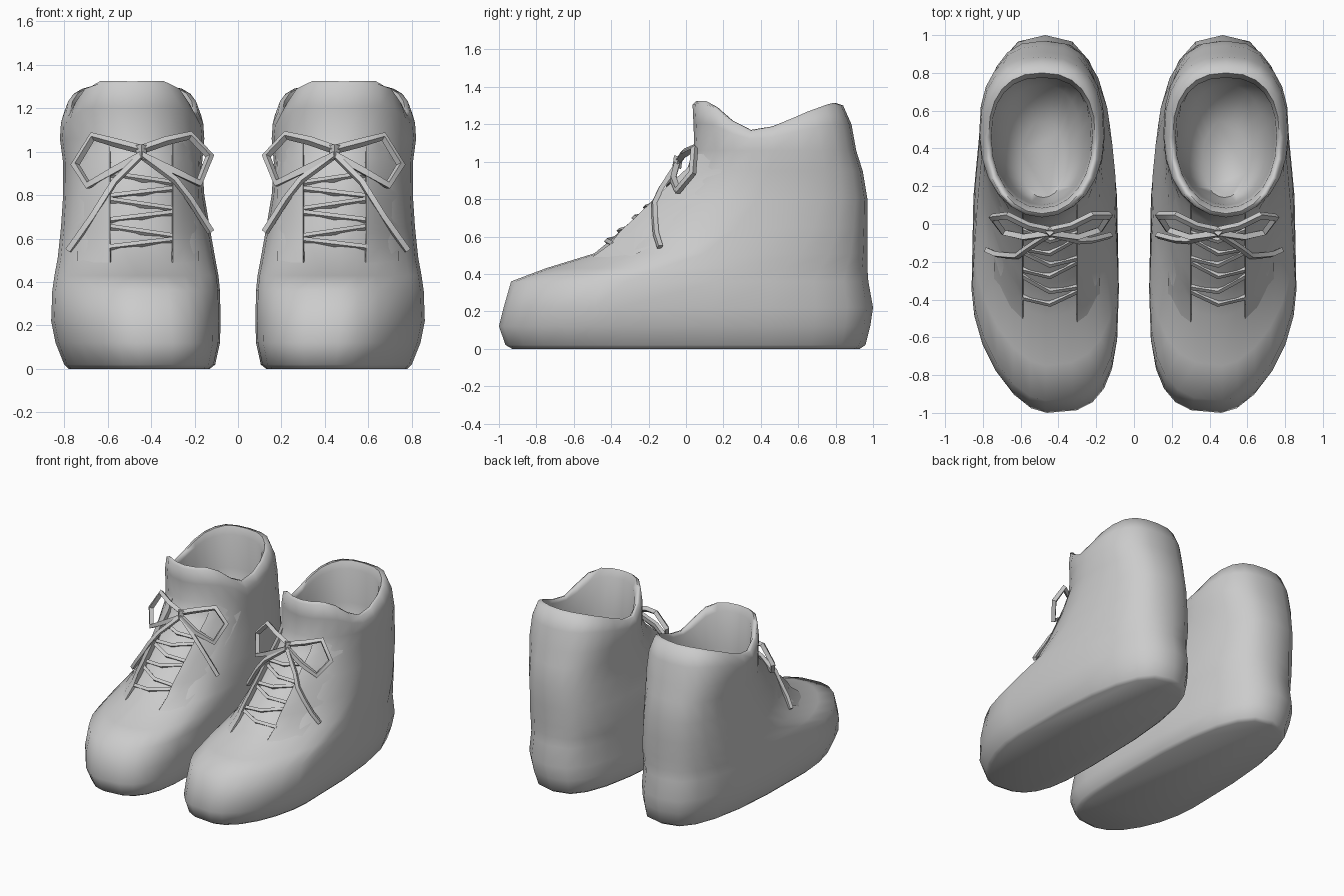
import bpy, bmesh, math

N = 24  # points around each ring
# z, front y, back y, left x, right x, y of widest point,
# roundness of front inner corner, front outer corner, back
LEVELS = [
    (0.00, -0.93, 0.93, 0.13, 0.78, -0.30, 0.64, 1.12, 0.74),
    (0.02, -0.965, 0.96, 0.105, 0.80, -0.32, 0.64, 1.12, 0.74),
    (0.12, -1.00, 0.985, 0.083, 0.84, -0.35, 0.64, 1.12, 0.74),
    (0.22, -0.975, 1.00, 0.08, 0.86, -0.35, 0.66, 1.12, 0.74),
    (0.36, -0.935, 0.975, 0.083, 0.855, -0.32, 0.70, 1.14, 0.74),
    (0.43, -0.75, 0.97, 0.09, 0.845, -0.14, 0.76, 1.16, 0.74),
    (0.51, -0.49, 0.97, 0.105, 0.83, 0.10, 0.82, 1.16, 0.75),
    (0.65, -0.32, 0.97, 0.13, 0.815, 0.27, 0.84, 1.15, 0.76),
    (0.80, -0.155, 0.97, 0.155, 0.805, 0.38, 0.86, 1.12, 0.77),
    (0.95, 0.00, 0.945, 0.165, 0.805, 0.44, 0.90, 1.06, 0.78),
    (1.06, 0.045, 0.91, 0.155, 0.82, 0.47, 0.95, 1.00, 0.78),
]
# collar and tongue height along y
RIM = [(0.0, 1.31), (0.06, 1.325), (0.12, 1.325), (0.20, 1.27), (0.30, 1.17),
       (0.40, 1.17), (0.53, 1.21), (0.60, 1.25), (0.78, 1.315), (1.0, 1.31)]


def lerp_table(table, v):
    for a, b in zip(table, table[1:]):
        if v <= b[0]:
            f = max(0, (v - a[0]) / (b[0] - a[0]))
            return [p + (q - p) * f for p, q in zip(a, b)]
    return list(table[-1])


def spow(v, p):
    return math.copysign(abs(v) ** p, v) if abs(v) > 1e-9 else 0.0


def ring_xy(yf, yb, xl, xr, cy, p_in, p_out, pb):
    cx, hw = (xl + xr) / 2, (xr - xl) / 2
    pts = []
    for i in range(N):
        t = 2 * math.pi * i / N
        c, s = math.cos(t), math.sin(t)
        p, d = (pb, yb - cy) if s > 0 else (p_out if c > 0 else p_in, cy - yf)
        pts.append((cx + hw * spow(c, p), cy + d * spow(s, p)))
    return pts


def front_y(x, z):
    """y of the shoe's front surface at a given x and height"""
    _, yf, yb, xl, xr, cy, p_in, p_out, pb = lerp_table(LEVELS, z)
    dx = x - (xl + xr) / 2
    p = p_out if dx > 0 else p_in
    c = min(1, abs(dx) / ((xr - xl) / 2)) ** (1 / p)
    return cy - (cy - yf) * math.sqrt(max(0, 1 - c * c)) ** p


def finish(obj, angle):
    """smooth shading, then mirror to the other foot"""
    bpy.ops.object.select_all(action='DESELECT')
    obj.select_set(True)
    bpy.context.view_layer.objects.active = obj
    if obj.type == 'CURVE':
        bpy.ops.object.convert(target='MESH')
    bpy.ops.object.shade_smooth_by_angle(angle=math.radians(angle))
    m = obj.modifiers.new("other_foot", 'MIRROR')
    m.use_mirror_merge = False


def loft(name, rows, closed=True, caps=True):
    bm = bmesh.new()
    vr = [[bm.verts.new(p) for p in row] for row in rows]
    n = len(rows[0])
    for a, b in zip(vr, vr[1:]):
        for i in range(n if closed else n - 1):
            j = (i + 1) % n
            bm.faces.new((a[i], a[j], b[j], b[i]))
    if caps:
        bm.faces.new(vr[0][::-1])
        bm.faces.new(vr[-1])
    bmesh.ops.recalc_face_normals(bm, faces=bm.faces)
    me = bpy.data.meshes.new(name)
    bm.to_mesh(me)
    bm.free()
    obj = bpy.data.objects.new(name, me)
    bpy.context.collection.objects.link(obj)
    finish(obj, 75)


def tubes(name, paths, radius):
    cu = bpy.data.curves.new(name, 'CURVE')
    cu.dimensions = '3D'
    cu.bevel_depth = radius
    cu.bevel_resolution = 0
    cu.use_fill_caps = True
    for pts in paths:
        sp = cu.splines.new('POLY')
        sp.points.add(len(pts) - 1)
        for p, co in zip(sp.points, pts):
            p.co = (*co, 1)
    obj = bpy.data.objects.new(name, cu)
    bpy.context.collection.objects.link(obj)
    finish(obj, 50)


# Shoe body: outer wall, tongue and collar rim, then the funnel-shaped inside
rows = [[(x, y, L[0]) for x, y in ring_xy(*L[1:])] for L in LEVELS]
rim_rings = [
    (0.55, (0.04, 0.885, 0.16, 0.815, 0.46, 0.95, 0.97, 0.80)),
    (0.95, (0.035, 0.84, 0.185, 0.79, 0.46, 0.95, 0.95, 0.82)),
    (1.00, (0.055, 0.80, 0.205, 0.77, 0.46, 0.95, 0.95, 0.84)),
    (0.80, (0.085, 0.775, 0.22, 0.755, 0.46, 0.95, 0.95, 0.84)),
]
for k, shape in rim_rings:
    rows.append([(x, y, 1.06 + k * (lerp_table(RIM, y)[1] - 1.06))
                 for x, y in ring_xy(*shape)])
for z, shape in [(1.00, (0.10, 0.79, 0.23, 0.745, 0.44, 1, 1, 0.85)),
                 (0.80, (0.11, 0.74, 0.27, 0.70, 0.40, 1, 1, 0.9)),
                 (0.62, (0.14, 0.55, 0.36, 0.60, 0.32, 1, 1, 1))]:
    rows.append([(x, y, z) for x, y in ring_xy(*shape)])
loft("shoe_body", rows)

# Eyestay flaps either side of the lacing gap
for name, cols in (("inner_eyestay", (0.305, 0.30, 0.25, 0.18)),
                   ("outer_eyestay", (0.585, 0.59, 0.65, 0.74))):
    flap = []
    for i in range(9):
        z = 0.49 + 0.55 * i / 8
        lift = 0.06 * min(1, i / 2, (8 - i) / 2.5)
        flap.append([(x, front_y(x, z) - o * lift + (0.012 if o <= 0 else 0), z)
                     for x, o in zip(cols, (-0.2, 1, 0.75, 0))])
    loft(name, flap, closed=False, caps=False)

# Laces zigzagging across the gap
laces = []
for i, z in enumerate((0.575, 0.63, 0.70, 0.755, 0.81, 0.875)):
    tilt = 0.022 if i % 2 else -0.018
    laces.append([(x, front_y(x, z + tilt * f) - 0.012, z + tilt * f)
                  for x, f in ((0.295, -1), (0.445, 0), (0.595, 1))])
tubes("laces", laces, 0.016)

# Bow: two closed loops, a small knot and two hanging ends
tubes("bow_loops", [
    [(0.445, -0.035, 1.01), (0.33, -0.01, 1.05), (0.22, 0.045, 1.075), (0.13, 0.045, 0.98),
     (0.18, -0.03, 0.855), (0.30, -0.07, 0.915), (0.445, -0.05, 0.985)],
    [(0.445, -0.035, 1.01), (0.56, -0.01, 1.04), (0.67, 0.045, 1.07), (0.75, 0.035, 0.94),
     (0.69, -0.045, 0.845), (0.58, -0.07, 0.91), (0.445, -0.05, 0.985)],
], 0.021)
tubes("bow_knot", [[(0.445, -0.05, 0.965), (0.445, -0.04, 1.03)]], 0.024)
outer_end = [(0.445, -0.05, 0.985)]
for x, z in ((0.57, 0.86), (0.62, 0.78), (0.67, 0.70), (0.73, 0.615), (0.78, 0.545)):
    lift = 0.065 if x < 0.65 else 0.04
    outer_end.append((x, front_y(x, z) - lift, z))
tubes("lace_ends", [
    [(0.445, -0.05, 0.985), (0.29, -0.09, 0.87), (0.22, -0.085, 0.78), (0.125, -0.06, 0.63)],
    outer_end,
], 0.018)
